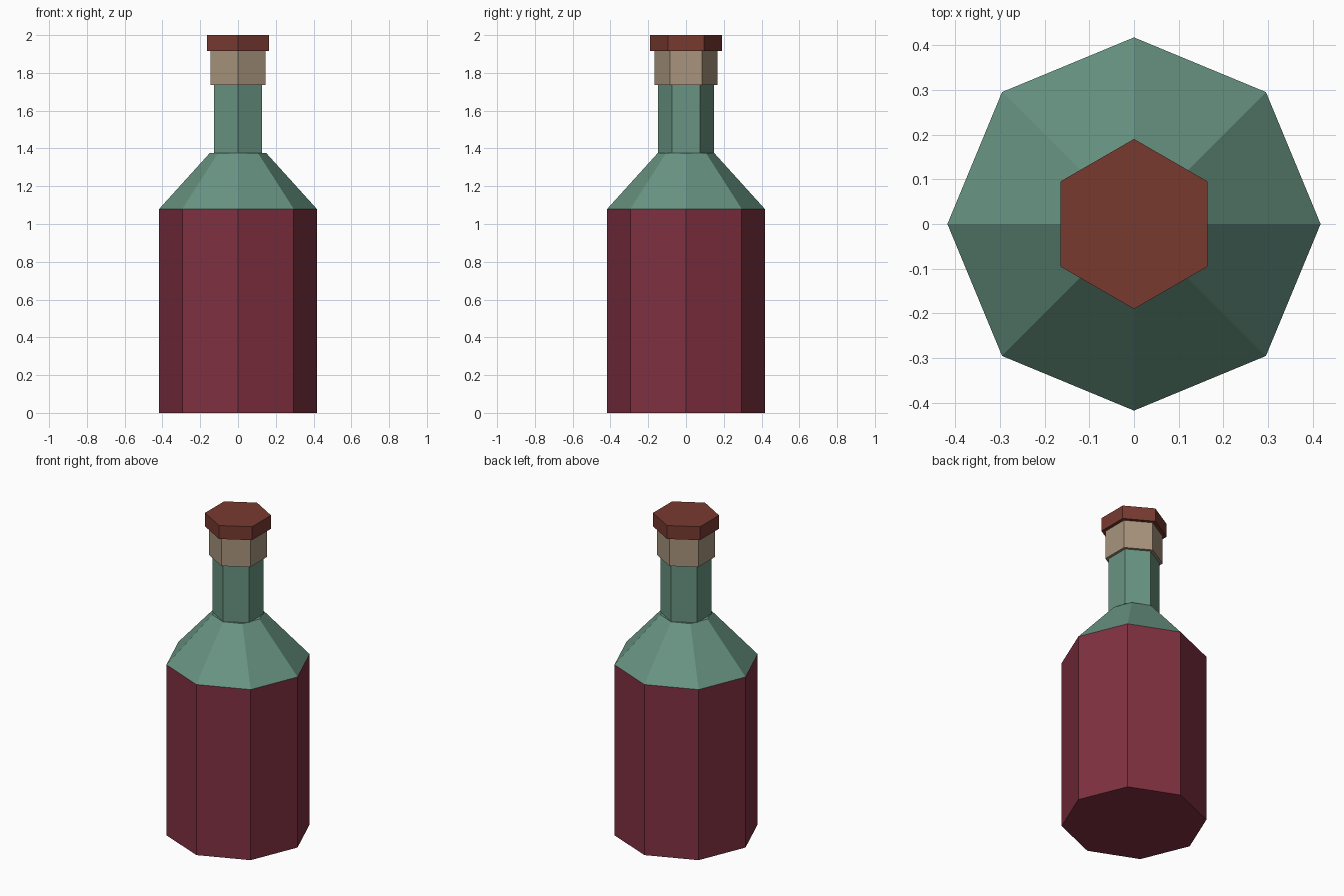
import bpy, bmesh
from mathutils import Matrix

cube = bpy.data.objects.get("Cube")
if cube:
    bpy.data.objects.remove(cube, do_unlink=True)


def make_material(name, rgb):
    mat = bpy.data.materials.new(name)
    mat.use_nodes = True
    color = (*rgb, 1.0)
    mat.diffuse_color = color
    mat.node_tree.nodes["Principled BSDF"].inputs["Base Color"].default_value = color
    return mat


def prism(name, sides, r_bottom, r_top, z0, z1, mat):
    """Flat-sided closed prism or frustum with a corner on the y axis."""
    bm = bmesh.new()
    bmesh.ops.create_cone(bm, cap_ends=True, segments=sides,
                          radius1=r_bottom, radius2=r_top, depth=z1 - z0,
                          matrix=Matrix.Translation((0, 0, (z0 + z1) / 2)))
    mesh = bpy.data.meshes.new(name)
    bm.to_mesh(mesh)
    bm.free()
    mesh.materials.append(mat)
    obj = bpy.data.objects.new(name, mesh)
    bpy.context.collection.objects.link(obj)
    return obj


wine_red = make_material("wine red", (0.216, 0.030, 0.052))
green_glass = make_material("green glass", (0.138, 0.296, 0.223))
cork_tan = make_material("cork tan", (0.392, 0.296, 0.205))
wax_brown = make_material("wax brown", (0.188, 0.042, 0.030))

# Eight-sided lower bottle
prism("body", 8, 0.417, 0.417, 0.0, 1.08, wine_red)
prism("shoulder", 8, 0.417, 0.15, 1.08, 1.375, green_glass)

# Six-sided neck and stopper
prism("neck", 6, 0.148, 0.148, 1.375, 1.735, green_glass)
prism("collar", 6, 0.167, 0.167, 1.735, 1.915, cork_tan)
prism("cap", 6, 0.19, 0.19, 1.915, 2.0, wax_brown)
